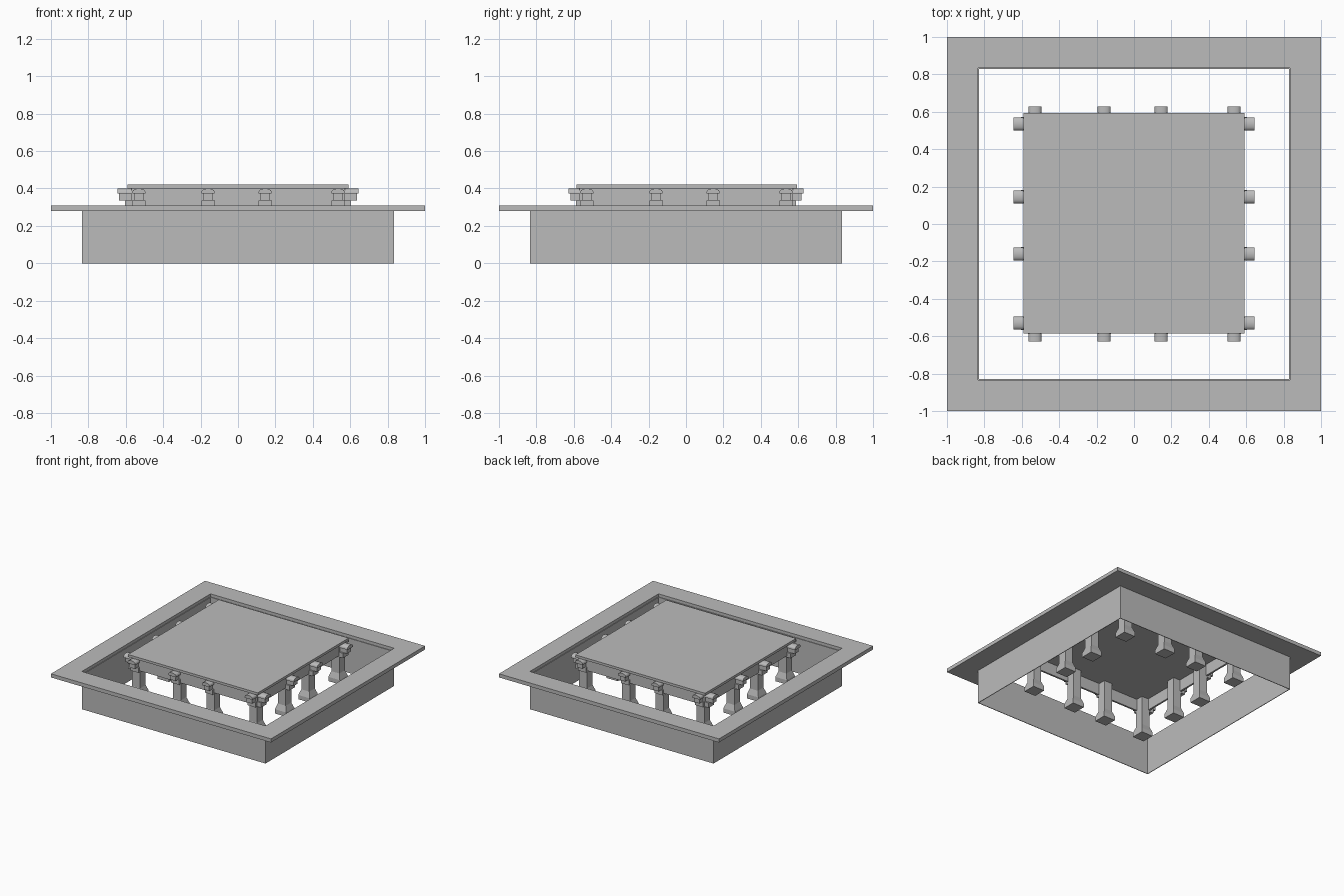
import bpy, bmesh, math
from mathutils import Matrix, Vector

cube = bpy.data.objects.get("Cube")
if cube:
    bpy.data.objects.remove(cube, do_unlink=True)

GREY = (0.5, 0.5, 0.5, 1)
grey = bpy.data.materials.new("plain grey")
grey.use_nodes = True
grey.diffuse_color = GREY
grey.node_tree.nodes["Principled BSDF"].inputs["Base Color"].default_value = GREY


def finish(bm, name, smooth=False):
    bmesh.ops.recalc_face_normals(bm, faces=bm.faces)
    mesh = bpy.data.meshes.new(name)
    bm.to_mesh(mesh)
    bm.free()
    mesh.materials.append(grey)
    obj = bpy.data.objects.new(name, mesh)
    bpy.context.collection.objects.link(obj)
    if smooth:
        bpy.ops.object.select_all(action='DESELECT')
        obj.select_set(True)
        bpy.context.view_layer.objects.active = obj
        bpy.ops.object.shade_smooth_by_angle(angle=math.radians(40))
    return obj


def loft(bm, rings, closed=False):
    """Join equal rings of points; cap the ends, or close the loop."""
    rows = [[bm.verts.new(p) for p in ring] for ring in rings]
    n = len(rows[0])
    pairs = list(zip(rows, rows[1:]))
    if closed:
        pairs.append((rows[-1], rows[0]))
    else:
        bm.faces.new(rows[0])
        bm.faces.new(rows[-1])
    for a, b in pairs:
        for i in range(n):
            j = (i + 1) % n
            bm.faces.new((a[i], a[j], b[j], b[i]))


def square(half, z, cx=0, cy=0):
    return [(cx + sx * half, cy + sy * half, z)
            for sx, sy in ((-1, -1), (1, -1), (1, 1), (-1, 1))]


def square_tube(name, inner, outer, low, high):
    bm = bmesh.new()
    loft(bm, [square(outer, low), square(outer, high),
              square(inner, high), square(inner, low)], closed=True)
    return finish(bm, name)


# Pool surround: flat rim and thin walls
square_tube("rim", 0.835, 1.0, 0.28, 0.31)
square_tube("basin_wall", 0.83, 0.835, 0, 0.285)

# Deck with a hollow skirt under it
bm = bmesh.new()
loft(bm, [square(0.59, z, 0, 0.004) for z in (0.40, 0.42)])
finish(bm, "deck_top")
square_tube("deck_skirt", 0.555, 0.57, 0.305, 0.405)


# Posts with flared feet around the deck edge
def add_post(x, y):
    bm = bmesh.new()
    loft(bm, [square(half, z, x, y) for half, z in
              ((0.052, 0.08), (0.052, 0.115), (0.036, 0.16), (0.036, 0.40))])
    finish(bm, "post")


STEPS = (-0.53, -0.16, 0.145, 0.535)
for i, x in enumerate(STEPS):
    for j, y in enumerate(STEPS):
        if i in (0, 3) or j in (0, 3):
            add_post(x, y)


# Stepped bracket with a rounded cap, projecting along local +x
def add_bracket(angle, offset, reach):
    bm = bmesh.new()

    def block(half, depth, low, high):
        ring = [(-half, low), (half, low), (half, high), (-half, high)]
        loft(bm, [[(d, u, z) for u, z in ring] for d in (0.55, depth)])

    block(0.036, reach - 0.04, 0.295, 0.335)
    block(0.024, reach - 0.01, 0.335, 0.378)
    arch = [(-0.035, 0.372), (0.035, 0.372)]
    for k in range(7):
        a = math.pi * k / 6
        arch.append((0.035 * math.cos(a), 0.383 + 0.017 * math.sin(a)))
    loft(bm, [[(d, u, z) for u, z in arch] for d in (0.55, reach)])
    turn = Matrix.Rotation(angle, 4, 'Z')
    side = turn @ Vector((0, 1, 0))
    sign = side.x + side.y
    bm.transform(turn @ Matrix.Translation((0, offset * sign, 0)))
    finish(bm, "bracket", smooth=True)


for quarter in range(4):
    for s in STEPS:
        add_bracket(quarter * math.pi / 2, s, 0.627 if quarter % 2 else 0.645)
